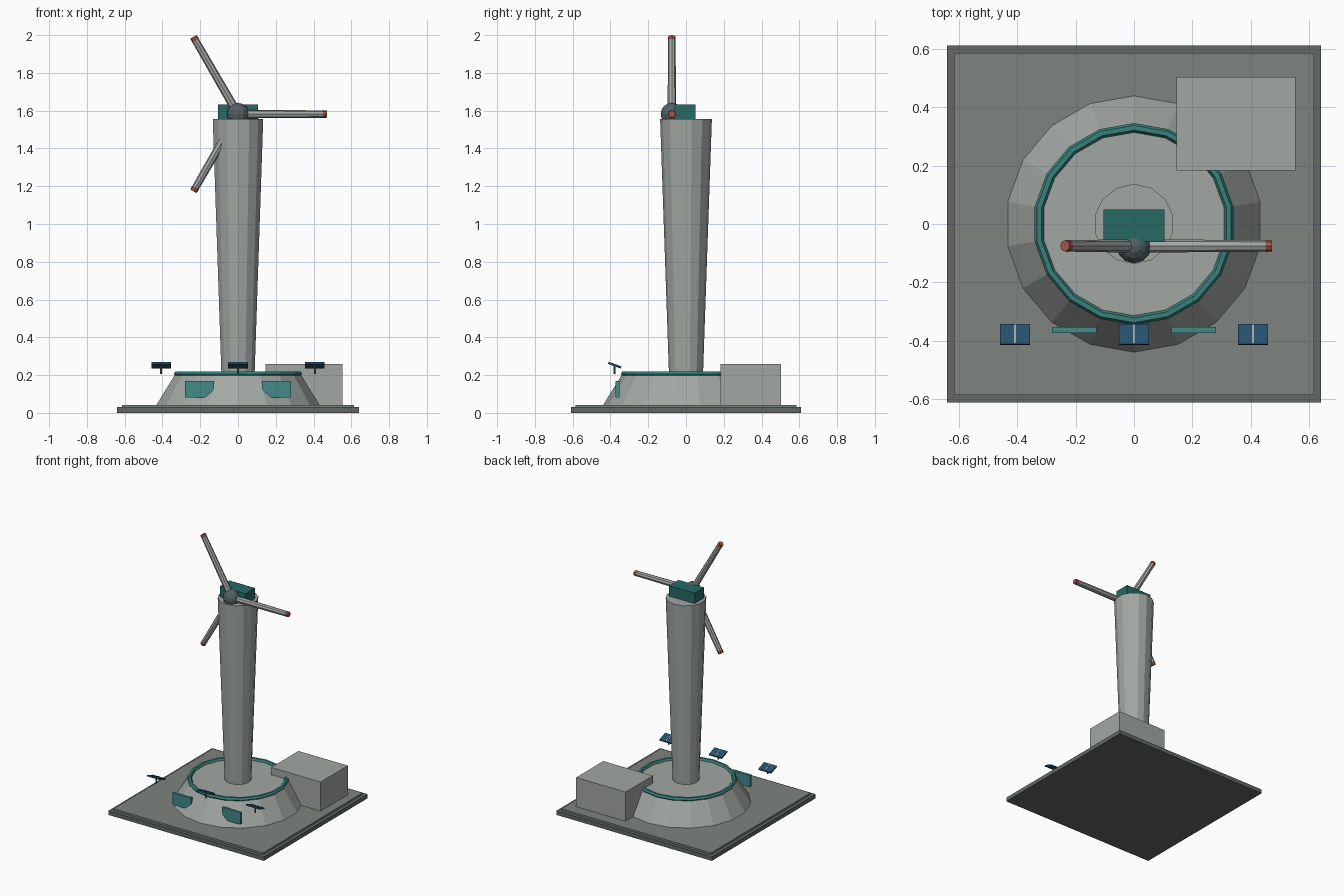
import bpy
from math import radians, sin, cos

if "Cube" in bpy.data.objects:
    bpy.data.objects.remove(bpy.data.objects["Cube"])


def material(name, r, g, b):
    m = bpy.data.materials.new(name)
    m.diffuse_color = (r, g, b, 1)
    m.use_nodes = True
    m.node_tree.nodes["Principled BSDF"].inputs["Base Color"].default_value = m.diffuse_color
    return m


PALE = material("pale_grey", 0.36, 0.39, 0.37)
MID = material("mid_grey", 0.21, 0.23, 0.21)
DARK = material("dark_grey", 0.12, 0.14, 0.13)
STEEL = material("steel", 0.09, 0.12, 0.13)
TEAL = material("teal", 0.04, 0.22, 0.20)
DEEP_TEAL = material("deep_teal", 0.02, 0.14, 0.13)
GLASS = material("window_teal", 0.06, 0.25, 0.25)
NAVY = material("navy", 0.02, 0.08, 0.15)
RED = material("red", 0.40, 0.09, 0.06)


def finish(name, mat):
    ob = bpy.context.object
    ob.name = name
    ob.data.materials.append(mat)
    return ob


def box(name, lo, hi, mat, rot=(0, 0, 0)):
    centre = [(a + b) / 2 for a, b in zip(lo, hi)]
    bpy.ops.mesh.primitive_cube_add(size=1, location=centre, rotation=rot)
    ob = finish(name, mat)
    ob.scale = [b - a for a, b in zip(lo, hi)]
    return ob


def cone(name, sides, r1, r2, depth, centre, mat, rot=(0, 0, 0)):
    bpy.ops.mesh.primitive_cone_add(vertices=sides, radius1=r1, radius2=r2,
                                    depth=depth, location=centre, rotation=rot)
    return finish(name, mat)


# Stepped ground slab
box("base_rim", (-0.64, -0.61, 0), (0.64, 0.61, 0.03), DARK)
box("base_top", (-0.615, -0.585, 0.03), (0.615, 0.585, 0.043), MID)

# Sloped mound with teal ring
cone("mound", 18, 0.44, 0.337, 0.165, (0, 0, 0.1225), PALE)
bpy.ops.mesh.primitive_torus_add(major_segments=18, minor_segments=6, major_radius=0.329,
                                 minor_radius=0.016, location=(0, 0, 0.206),
                                 rotation=(0, 0, radians(10)))
finish("mound_ring", TEAL)

# Annex block at the back
box("annex", (0.145, 0.183, 0.04), (0.552, 0.502, 0.26), PALE)

# Tower, widening upwards, with the nacelle on top
cone("tower", 14, 0.09, 0.137, 1.355, (0, 0, 0.8775), PALE)
box("nacelle", (-0.105, -0.062, 1.54), (0.105, 0.05, 1.633), DEEP_TEAL)

# Rotor hub and three blades with red tips
HUB = (0, -0.075, 1.582)
bpy.ops.mesh.primitive_uv_sphere_add(segments=12, ring_count=8, radius=0.059, location=HUB)
finish("hub", STEEL)
for i in range(3):
    a = radians(120 * i)
    rot = (0, radians(90) - a, 0)

    def along(d):
        return (d * cos(a), HUB[1], HUB[2] + d * sin(a))

    cone(f"blade_{i + 1}", 8, 0.023, 0.0195, 0.452, along(0.226), PALE, rot)
    cone(f"blade_tip_{i + 1}", 8, 0.0205, 0.019, 0.022, along(0.461), RED, rot)

# Chamfered window plates on the front, mirrored left and right
PROFILE = [(0.128, 0.17), (0.28, 0.17), (0.28, 0.082), (0.175, 0.082), (0.128, 0.122)]
for side, s in (("right", 1), ("left", -1)):
    pts = [(s * x, y, z) for y in (-0.372, -0.353) for x, z in PROFILE]
    n = len(PROFILE)
    faces = [tuple(range(n)), tuple(range(2 * n - 1, n - 1, -1))]
    faces += [(k, k + n, (k + 1) % n + n, (k + 1) % n) for k in range(n)]
    if s < 0:
        faces = [f[::-1] for f in faces]
    me = bpy.data.meshes.new("window_" + side)
    me.from_pydata(pts, [], faces)
    me.materials.append(GLASS)
    ob = bpy.data.objects.new("window_" + side, me)
    bpy.context.collection.objects.link(ob)

# Three tilted solar panels on short posts
TILT = (radians(-20), 0, 0)
for i, x in enumerate((-0.407, 0, 0.407)):
    box(f"solar_panel_{i + 1}", (x - 0.052, -0.414, 0.247), (x + 0.052, -0.342, 0.257), NAVY, TILT)
    box(f"panel_divider_{i + 1}", (x - 0.003, -0.413, 0.249), (x + 0.003, -0.343, 0.259), PALE, TILT)
    cone(f"panel_post_{i + 1}", 8, 0.005, 0.005, 0.043, (x, -0.379, 0.2285), DARK)
